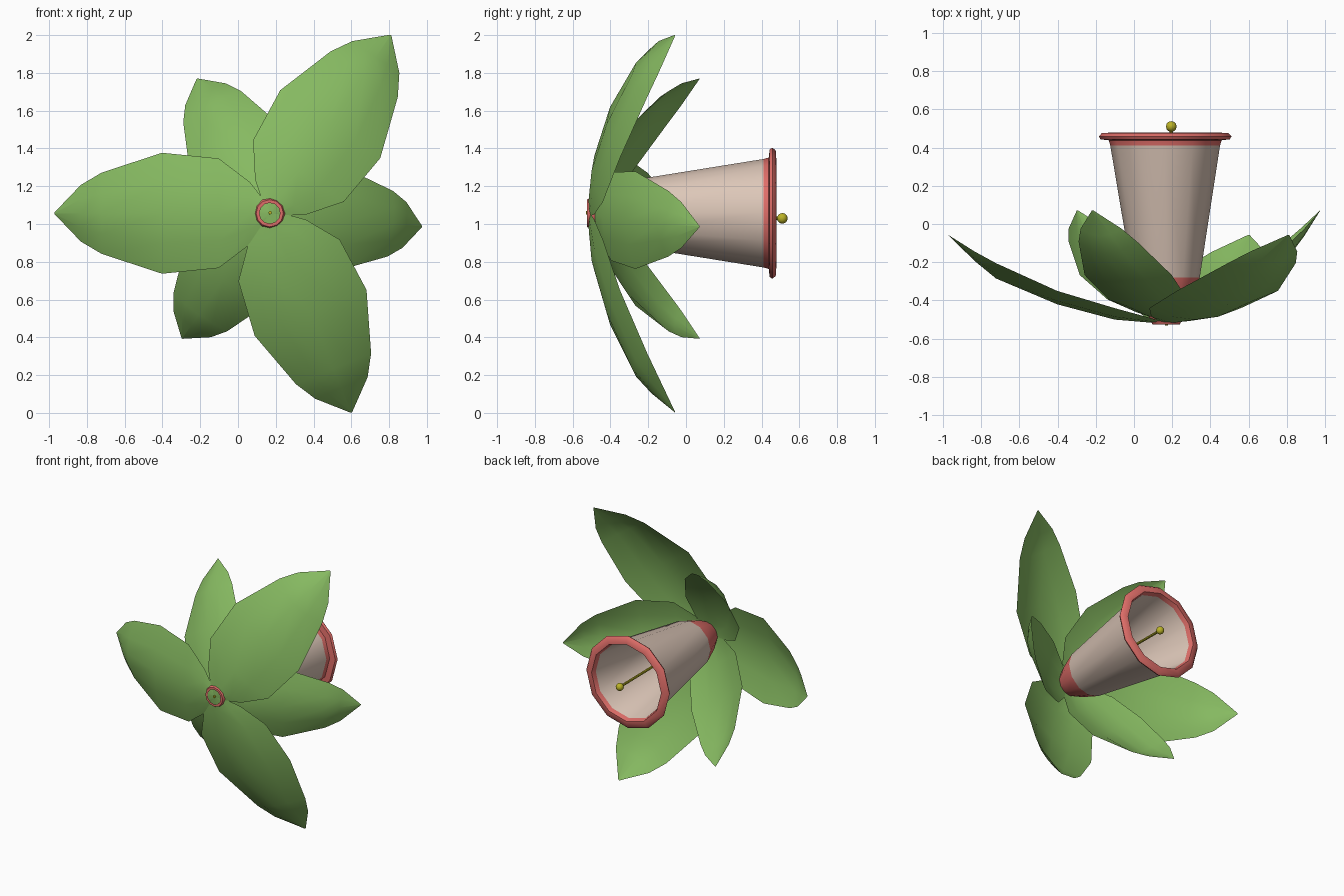
import bpy, math
from mathutils import Vector

if "Cube" in bpy.data.objects:
    bpy.data.objects.remove(bpy.data.objects["Cube"])

CX, CZ, BASE_Y = 0.168, 1.057, -0.52   # flower axis runs along +y


def material(name, rgb):
    m = bpy.data.materials.new(name)
    m.diffuse_color = (*rgb, 1)
    m.use_nodes = True
    m.node_tree.nodes["Principled BSDF"].inputs["Base Color"].default_value = m.diffuse_color
    return m


GREEN = material("leaf green", (0.24, 0.49, 0.12))
CREAM = material("pale pink cream", (0.72, 0.57, 0.48))
RED = material("coral red", (0.74, 0.155, 0.14))
OLIVE = material("olive yellow", (0.50, 0.45, 0.02))


def make(name, verts, faces, mats, angle=40):
    me = bpy.data.meshes.new(name)
    me.from_pydata(verts, [], faces)
    me.update()
    ob = bpy.data.objects.new(name, me)
    bpy.context.collection.objects.link(ob)
    for m in mats:
        me.materials.append(m)
    bpy.ops.object.select_all(action='DESELECT')
    ob.select_set(True)
    bpy.context.view_layer.objects.active = ob
    bpy.ops.object.shade_smooth_by_angle(angle=math.radians(angle))
    return ob


# Leaf outline: distance out, half width, height of midrib, height of edge
LEAF = [(0.0, 0.03, 0.0, 0.005), (0.105, 0.165, 0.006, 0.035), (0.27, 0.29, 0.02, 0.08),
        (0.57, 0.32, 0.10, 0.17), (0.89, 0.215, 0.235, 0.315), (1.0, 0.15, 0.325, 0.375),
        (1.14, 0.004, 0.462, 0.463)]


def leaf(name, angle, scale=1.0, tilt=0.0, y0=BASE_Y):
    a, t = math.radians(angle), math.radians(tilt)
    out = Vector((math.cos(a), 0, math.sin(a)))
    side = Vector((-math.sin(a), 0, math.cos(a)))
    verts, faces = [], []
    for u, w, mid, edge in LEAF:
        for k in (-1, -0.5, 0, 0.5, 1):
            v = mid + (edge - mid) * k * k
            uu = scale * (u * math.cos(t) - v * math.sin(t))
            vv = scale * (u * math.sin(t) + v * math.cos(t))
            verts.append(Vector((CX, y0 + vv, CZ)) + out * uu + side * w * k * scale)
    for i in range(len(LEAF) - 1):
        for j in range(4):
            p = i * 5 + j
            faces.append((p, p + 1, p + 6, p + 5))
    make(name, verts, faces, [GREEN], 60)


# Three large outer leaves and three smaller, steeper inner leaves
for n, ang in enumerate((180, 55.8, -67.7)):
    leaf(f"outer_leaf_{n + 1}", ang)
for n, ang in enumerate((118.4, -5, 235)):
    leaf(f"inner_leaf_{n + 1}", ang, 0.81, 13.6, BASE_Y + 0.01)

# Bell of the flower: lathed profile (y, radius, material of the ring that follows)
PROFILE = [(-0.525, 0.055, 1), (-0.525, 0.072, 1), (-0.42, 0.125, 1), (-0.28, 0.176, 0),
           (0.41, 0.287, 1), (0.438, 0.295, 1), (0.443, 0.338, 1), (0.458, 0.347, 1),
           (0.475, 0.332, 1), (0.478, 0.29, 1), (0.445, 0.278, 0), (0.0, 0.21, 0),
           (-0.28, 0.165, 0), (-0.42, 0.11, 0), (-0.46, 0.01, 0)]
SEG = 12
verts, faces, mats = [], [], []
for y, r, m in PROFILE:
    for s in range(SEG):
        a = 2 * math.pi * s / SEG
        verts.append((CX + r * math.cos(a) - 0.005 * (y > 0.4), y, CZ + r * math.sin(a)))
for i in range(len(PROFILE) - 1):
    for s in range(SEG):
        n = (s + 1) % SEG
        faces.append((i * SEG + s, (i + 1) * SEG + s, (i + 1) * SEG + n, i * SEG + n))
        mats.append(PROFILE[i][2])
bell = make("flower_bell", verts, faces, [CREAM, RED], 50)
for p, m in zip(bell.data.polygons, mats):
    p.material_index = m

# Stamen: thin stalk with a round tip
start, end = Vector((0.17, -0.53, 1.06)), Vector((0.195, 0.51, 1.03))
d = end - start
bpy.ops.mesh.primitive_cylinder_add(vertices=8, radius=0.009, depth=d.length,
                                    location=(start + end) / 2,
                                    rotation=d.to_track_quat('Z', 'Y').to_euler())
stalk = bpy.context.object
stalk.name = "stamen_stalk"
stalk.data.materials.append(OLIVE)
bpy.ops.object.shade_smooth_by_angle()
bpy.ops.mesh.primitive_uv_sphere_add(segments=12, ring_count=8, radius=0.028, location=end)
tip = bpy.context.object
tip.name = "stamen_tip"
tip.data.materials.append(OLIVE)
bpy.ops.object.shade_smooth()
